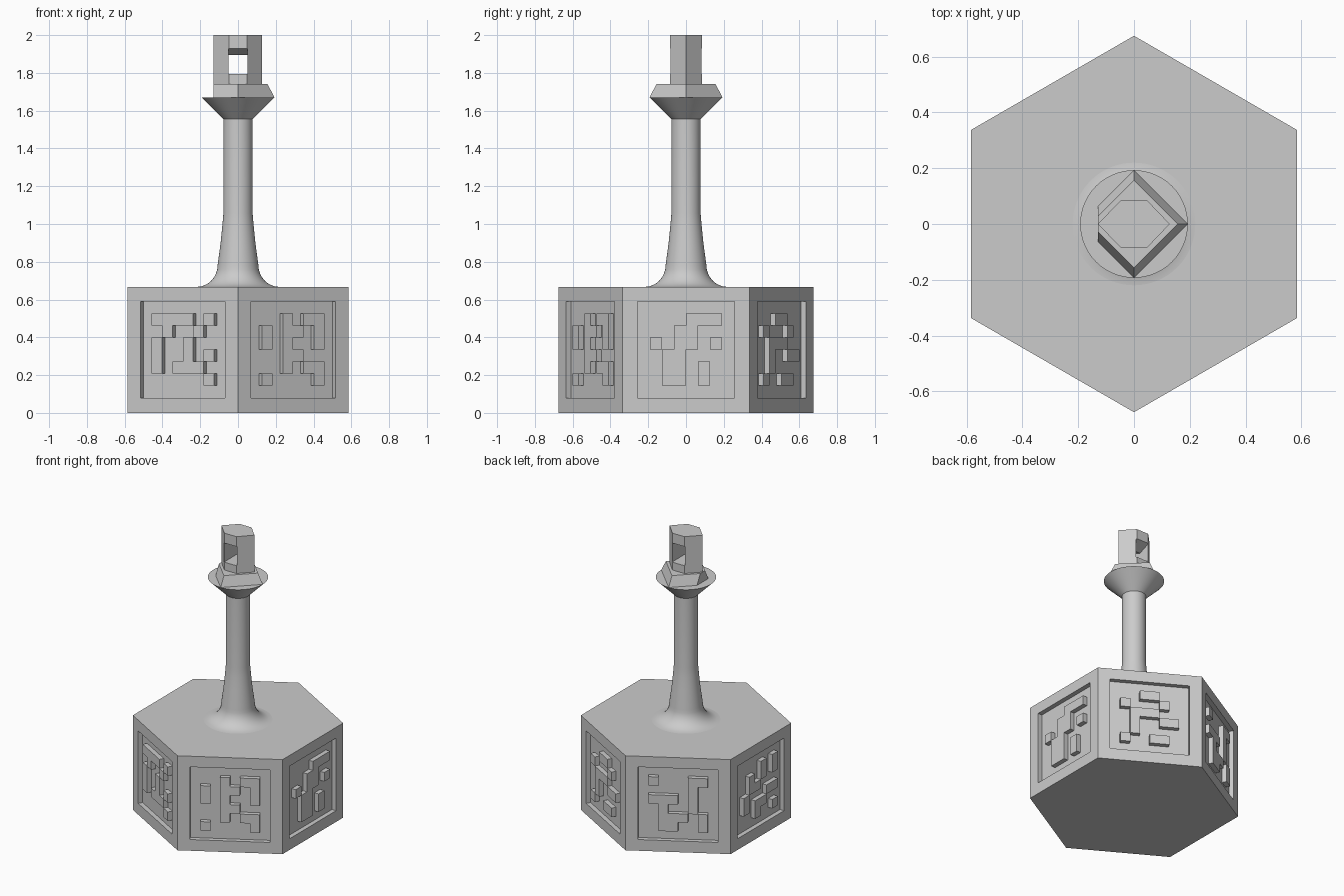
import bpy
import bmesh
import math
from mathutils import Matrix, Vector

if "Cube" in bpy.data.objects:
    bpy.data.objects.remove(bpy.data.objects["Cube"], do_unlink=True)

stone = bpy.data.materials.new("plain grey")
stone.use_nodes = True
GREY = (0.6, 0.6, 0.6, 1)
stone.diffuse_color = GREY
stone.node_tree.nodes["Principled BSDF"].inputs["Base Color"].default_value = GREY

RADIUS, HEIGHT = 0.675, 0.667
APOTHEM = RADIUS * math.cos(math.pi / 6)
DEPTH, CELL, MID_Z = 0.032, 0.0635, 0.335


def finish(name, bm):
    bmesh.ops.recalc_face_normals(bm, faces=bm.faces[:])
    mesh = bpy.data.meshes.new(name)
    bm.to_mesh(mesh)
    bm.free()
    mesh.materials.append(stone)
    obj = bpy.data.objects.new(name, mesh)
    bpy.context.collection.objects.link(obj)
    return obj


def activate(obj):
    bpy.ops.object.select_all(action="DESELECT")
    obj.select_set(True)
    bpy.context.view_layer.objects.active = obj


def prism(bm, outline, offset):
    """Extrude a closed outline of 3D points by an offset."""
    face = bm.faces.new([bm.verts.new(p) for p in outline])
    out = bmesh.ops.extrude_face_region(bm, geom=[face], use_keep_orig=True)
    moved = [v for v in out["geom"] if isinstance(v, bmesh.types.BMVert)]
    bmesh.ops.translate(bm, verts=moved, vec=offset)


def cut(obj, cutter):
    cutter.hide_render = True
    mod = obj.modifiers.new("cut", "BOOLEAN")
    mod.operation = "DIFFERENCE"
    mod.solver = "EXACT"
    mod.object = cutter
    activate(obj)
    bpy.ops.object.modifier_apply(modifier=mod.name)
    bpy.data.objects.remove(cutter, do_unlink=True)


def side_frame(angle):
    """Local axes of one side: x outward, y to the viewer's right, z up."""
    return Matrix.Rotation(math.radians(angle), 4, "Z")


# Hexagonal base with a sunken panel on every side
bm = bmesh.new()
hexagon = [(RADIUS * math.sin(i * math.pi / 3), RADIUS * math.cos(i * math.pi / 3), 0)
           for i in range(6)]
prism(bm, hexagon, Vector((0, 0, HEIGHT)))
base = finish("hexagonal_base", bm)

bm = bmesh.new()
for k in range(6):
    place = (side_frame(60 * k) @ Matrix.Translation((APOTHEM, 0, MID_Z))
             @ Matrix.Diagonal((2 * DEPTH, 0.516, 0.512, 1)))
    bmesh.ops.create_cube(bm, size=1, matrix=place)
cut(base, finish("panel_cutter", bm))

# Raised block patterns, one per side, rows from top to bottom
PATTERNS = {
    "right": (0, "...### ..##.. #.##.# .##... .##.#. .##.#."),
    "back_left_side": (60, "..##.. #...#. .###.. .#..## .#.... #..##."),
    "back_right_side": (120, "#...## ....#. ###.#. .#..#. .###.# .##..#"),
    "left": (180, "...#.# .#.#.# .##... #...## #.##.. ..#..#"),
    "front_right_side": (240, "####.# .#..#. #..#.. #..#.# #.###. .....#"),
    "front_left_side": (300, "..#.## #.##.# #.#..# ..##.. ..#.## #....#"),
}
for side, (angle, rows) in PATTERNS.items():
    bm = bmesh.new()
    for r, row in enumerate(rows.split()):
        for c, mark in enumerate(row):
            if mark == "#":
                y, z = (c - 3) * CELL, MID_Z + (3 - r) * CELL
                corners = [(y, z), (y, z - CELL), (y + CELL, z - CELL), (y + CELL, z)]
                bm.faces.new([bm.verts.new((APOTHEM - DEPTH, *p)) for p in corners])
    bmesh.ops.remove_doubles(bm, verts=bm.verts[:], dist=0.001)
    out = bmesh.ops.extrude_face_region(bm, geom=bm.faces[:], use_keep_orig=True)
    top = [v for v in out["geom"] if isinstance(v, bmesh.types.BMVert)]
    bmesh.ops.translate(bm, verts=top, vec=(DEPTH, 0, 0))
    bmesh.ops.dissolve_limit(bm, angle_limit=0.01, verts=bm.verts[:], edges=bm.edges[:])
    bmesh.ops.transform(bm, matrix=side_frame(angle), verts=bm.verts[:])
    finish(side + "_pattern", bm)

# Round stem with a flared foot and a conical collar
profile = [(0.108 + 0.112 * (1 - math.sin(t)), HEIGHT + 0.115 * (1 - math.cos(t)))
           for t in [i * math.pi / 16 for i in range(9)]]
profile += [(0.092, 0.9), (0.082, 1.0), (0.077, 1.06), (0.077, 1.555), (0.193, 1.67), (0, 1.67)]
bm = bmesh.new()
points = [bm.verts.new((r, 0, z)) for r, z in profile]
edges = [bm.edges.new(pair) for pair in zip(points, points[1:])]
bmesh.ops.spin(bm, geom=points + edges, cent=(0, 0, 0), axis=(0, 0, 1),
               angle=2 * math.pi, steps=64, use_duplicate=False)
bmesh.ops.remove_doubles(bm, verts=bm.verts[:], dist=0.0001)
stem = finish("stem", bm)
activate(stem)
bpy.ops.object.shade_smooth_by_angle(angle=math.radians(30))

# Diamond plinth, tapered and trimmed on one side
bm = bmesh.new()
bmesh.ops.create_cone(bm, cap_ends=True, segments=4, radius1=0.193, radius2=0.157,
                      depth=0.07, matrix=Matrix.Translation((0, 0, 1.705)))
trim = bmesh.ops.bisect_plane(bm, geom=bm.verts[:] + bm.edges[:] + bm.faces[:],
                              plane_co=(-0.13, 0, 0), plane_no=(-1, 0, 0), clear_outer=True)
bmesh.ops.holes_fill(bm, edges=[e for e in bm.edges if e.is_boundary])
finish("diamond_plinth", bm)

# Six-sided top post with a window through it
bm = bmesh.new()
post = [(-0.13, 0), (-0.047, -0.085), (0.047, -0.085),
        (0.128, 0), (0.047, 0.085), (-0.047, 0.085)]
prism(bm, [(x, y, 1.74) for x, y in post], Vector((0, 0, 0.26)))
post_obj = finish("top_post", bm)

bm = bmesh.new()
window = [(-0.17, 1.795), (0.17, 1.795), (0.17, 1.965), (0, 1.895), (-0.17, 1.965)]
prism(bm, [(-0.05, y, z) for y, z in window], Vector((0.1, 0, 0)))
cut(post_obj, finish("window_cutter", bm))
